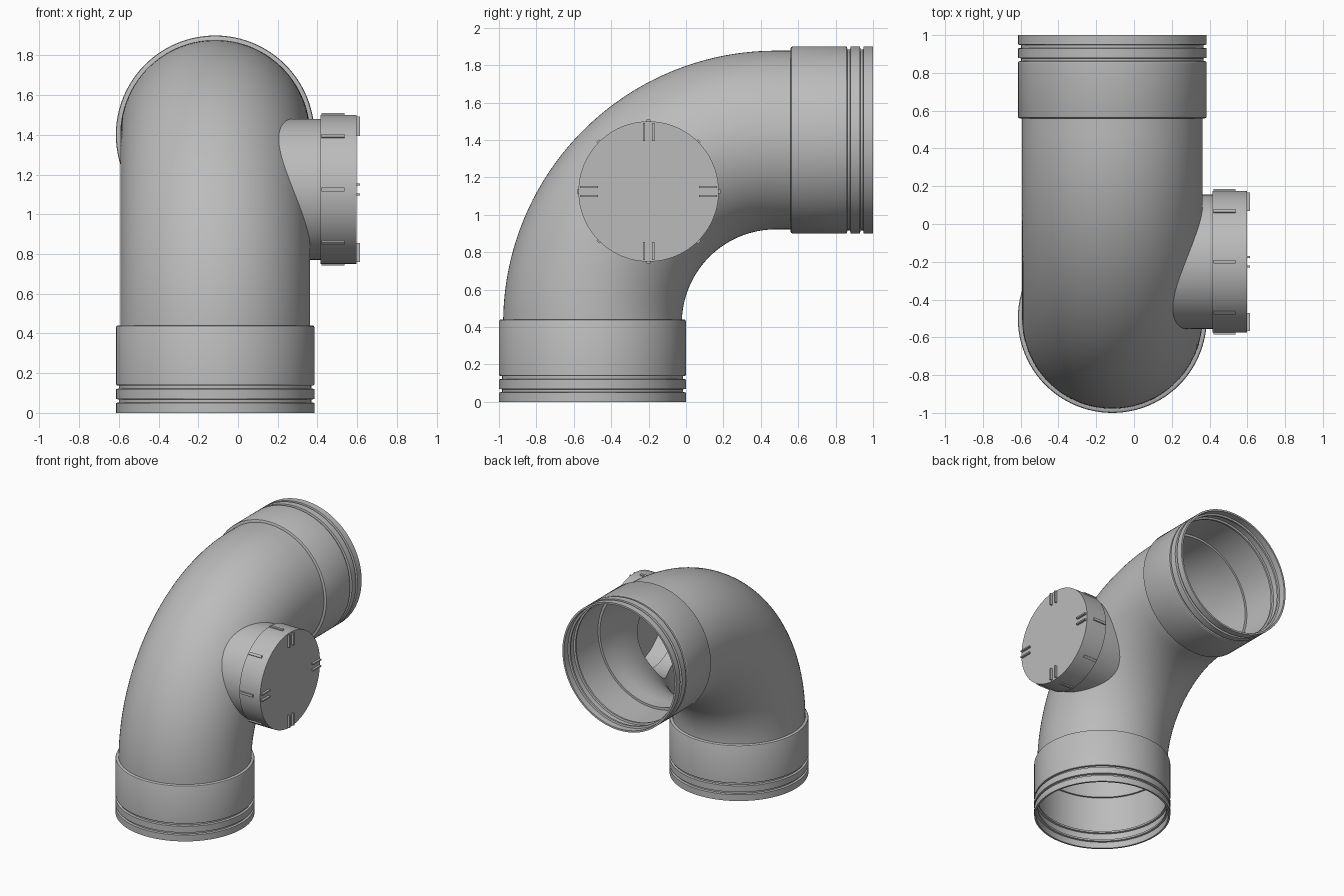
import bpy, bmesh, math
from mathutils import Matrix, Vector

if "Cube" in bpy.data.objects:
    bpy.data.objects.remove(bpy.data.objects["Cube"])

CX = -0.115                      # pipe centre line in x
BY, BZ, R = 0.48, 0.42, 0.98     # bend centre (y, z) and centre-line radius
PORT_Y, PORT_Z = -0.2, 1.125     # inspection port axis

grey = bpy.data.materials.new("pipe grey")
grey.diffuse_color = (0.5, 0.5, 0.5, 1)
grey.use_nodes = True
grey.node_tree.nodes["Principled BSDF"].inputs["Base Color"].default_value = grey.diffuse_color


def finish(bm, name):
    bmesh.ops.recalc_face_normals(bm, faces=bm.faces)
    me = bpy.data.meshes.new(name)
    bm.to_mesh(me)
    bm.free()
    me.materials.append(grey)
    ob = bpy.data.objects.new(name, me)
    bpy.context.collection.objects.link(ob)
    return ob


def smooth(ob, angle=32):
    ob.data.shade_smooth()
    ob.data.set_sharp_from_angle(angle=math.radians(angle))


def skin(rings, name, closed_loop=False):
    """Join rings of points; either cap both ends or close the loop of rings."""
    bm = bmesh.new()
    vs = [[bm.verts.new(p) for p in ring] for ring in rings]
    n = len(vs[0])
    pairs = list(zip(vs, vs[1:])) + ([(vs[-1], vs[0])] if closed_loop else [])
    for a, b in pairs:
        for i in range(n):
            j = (i + 1) % n
            bm.faces.new((a[i], a[j], b[j], b[i]))
    if not closed_loop:
        bm.faces.new(vs[0])
        bm.faces.new(vs[-1])
    return finish(bm, name)


def lathe(profile, matrix, name, closed_loop, n=96):
    """Turn (radius, height) points about local z."""
    rings = [[matrix @ Vector((r * math.cos(2 * math.pi * i / n),
                               r * math.sin(2 * math.pi * i / n), z))
              for i in range(n)] for r, z in profile]
    return skin(rings, name, closed_loop)


def bend(radius, z0, y1, name, n=96, steps=40):
    """Solid swept elbow from height z0 to depth y1."""
    path = [(BY - R, z0, 0.0)]
    for k in range(steps + 1):
        t = math.pi / 2 * k / steps
        path.append((BY - R * math.cos(t), BZ + R * math.sin(t), t))
    path.append((y1, BZ + R, math.pi / 2))
    rings = []
    for y, z, t in path:
        ring = []
        for i in range(n):
            a = 2 * math.pi * (i + 0.5) / n
            s = radius * math.sin(a)
            ring.append((CX + radius * math.cos(a),
                         y - s * math.cos(t), z + s * math.sin(t)))
        rings.append(ring)
    return skin(rings, name)


def boolean(ob, tool, op):
    m = ob.modifiers.new(op, 'BOOLEAN')
    m.operation, m.solver, m.object = op, 'EXACT', tool
    bpy.context.view_layer.objects.active = ob
    bpy.ops.object.modifier_apply(modifier=m.name)
    bpy.data.objects.remove(tool, do_unlink=True)


to_port = Matrix.Translation((0, PORT_Y, PORT_Z)) @ Matrix.Rotation(math.pi / 2, 4, 'Y')

# Hollow elbow with the side branch opening into it
elbow = bend(0.478, 0.42, 0.58, "elbow_pipe")
boolean(elbow, lathe([(0.355, CX), (0.355, 0.44)], to_port, "branch_outer", False), 'UNION')
boolean(elbow, bend(0.464, 0.2, 0.8, "bore"), 'DIFFERENCE')
boolean(elbow, lathe([(0.34, CX), (0.34, 0.6)], to_port, "branch_bore", False), 'DIFFERENCE')
smooth(elbow)

# Thin-walled sockets with two grooves, one at each end
outer = [(0.5, 0), (0.5, 0.05), (0.484, 0.053), (0.484, 0.067), (0.5, 0.07),
         (0.5, 0.12), (0.484, 0.123), (0.484, 0.137), (0.496, 0.139), (0.5, 0.145),
         (0.5, 0.43), (0.497, 0.437), (0.49, 0.441), (0.466, 0.441)]
inner = [(0.466, 0.426), (0.486, 0.426), (0.486, 0.14), (0.472, 0.137), (0.472, 0.123),
         (0.486, 0.12), (0.486, 0.07), (0.472, 0.067), (0.472, 0.053), (0.486, 0.05),
         (0.486, 0)]
ends = {
    "lower_socket": Matrix.Translation((CX, -0.5, 0)),
    "upper_socket": Matrix.Translation((CX, 1, 1.4)) @ Matrix.Rotation(math.pi / 2, 4, 'X'),
}
for name, m in ends.items():
    smooth(lathe(outer + inner, m, name, True))

# Inspection cap: a closed cup over the branch
cap = lathe([(0.343, 0.583), (0.356, 0.583), (0.356, 0.415), (0.375, 0.415), (0.375, 0.597),
             (0.343, 0.597)], to_port, "cap_rim", True)
smooth(cap)
smooth(lathe([(0.345, 0.583), (0.345, 0.597)], to_port, "cap_face", False))


def ribs(name, boxes):
    bm = bmesh.new()
    for turn, centre, size in boxes:
        m = (to_port @ Matrix.Rotation(turn, 4, 'Z') @ Matrix.Translation(centre)
             @ Matrix.Diagonal((*size, 1)))
        bmesh.ops.create_cube(bm, size=1, matrix=m)
    return finish(bm, name)


# Eight grip ribs round the rim and four pairs of ribs on the face
ribs("cap_grip_ribs", [(k * math.pi / 4, (0.374, 0, 0.479), (0.02, 0.02, 0.116))
                       for k in range(8)])
ribs("cap_face_ribs", [(k * math.pi / 2, (0.318, s * 0.025, 0.603), (0.096, 0.011, 0.024))
                       for k in range(4) for s in (-1, 1)])
